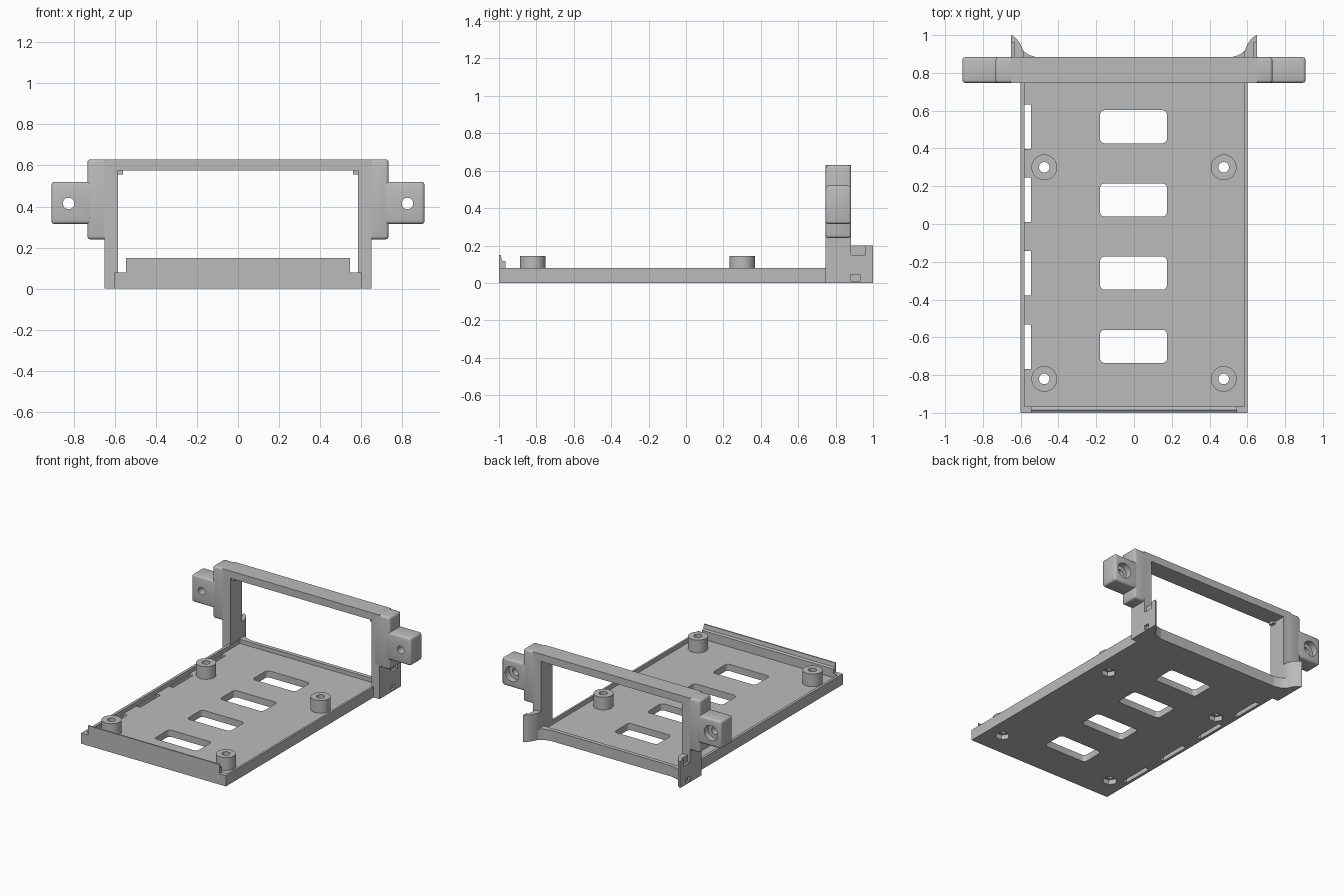
import bpy, bmesh, math
from mathutils import Vector

cube = bpy.data.objects.get("Cube")
if cube:
    bpy.data.objects.remove(cube)

grey = bpy.data.materials.new("plain grey")
grey.use_nodes = True
grey.diffuse_color = (0.5, 0.5, 0.5, 1)
grey.node_tree.nodes["Principled BSDF"].inputs["Base Color"].default_value = (0.5, 0.5, 0.5, 1)


def prism(name, pts, lo, hi, axis="z"):
    """Extrude a closed outline along an axis."""
    place = {"z": lambda a, b, c: (a, b, c),
             "y": lambda a, b, c: (a, c, b),
             "x": lambda a, b, c: (c, a, b)}[axis]
    bm = bmesh.new()
    face = bm.faces.new([bm.verts.new(place(a, b, lo)) for a, b in pts])
    out = bmesh.ops.extrude_face_region(bm, geom=[face])
    moved = [v for v in out["geom"] if isinstance(v, bmesh.types.BMVert)]
    bmesh.ops.translate(bm, verts=moved, vec=Vector(place(0, 0, hi - lo)))
    bmesh.ops.recalc_face_normals(bm, faces=bm.faces)
    mesh = bpy.data.meshes.new(name)
    bm.to_mesh(mesh)
    bm.free()
    mesh.materials.append(grey)
    obj = bpy.data.objects.new(name, mesh)
    bpy.context.collection.objects.link(obj)
    return obj


def rect(x0, x1, y0, y1, r=0):
    if not r:
        return [(x0, y0), (x1, y0), (x1, y1), (x0, y1)]
    pts = []
    for i, (cx, cy) in enumerate(rect(x0 + r, x1 - r, y0 + r, y1 - r)):
        for k in range(5):
            a = math.pi + (i + k / 4) * math.pi / 2
            pts.append((cx + r * math.cos(a), cy + r * math.sin(a)))
    return pts


def ring(x, y, r, n=32):
    return [(x + r * math.cos(math.tau * k / n), y + r * math.sin(math.tau * k / n)) for k in range(n)]


def box(name, x0, x1, y0, y1, z0, z1):
    return prism(name, rect(x0, x1, y0, y1), z0, z1)


def bake(obj):
    deps = bpy.context.evaluated_depsgraph_get()
    mesh = bpy.data.meshes.new_from_object(obj.evaluated_get(deps))
    obj.modifiers.clear()
    obj.data = mesh


def cut(obj, cutters):
    for c in cutters:
        m = obj.modifiers.new("cut", "BOOLEAN")
        m.operation, m.solver, m.object = "DIFFERENCE", "EXACT", c
    bake(obj)
    for c in cutters:
        bpy.data.objects.remove(c)


def soften(obj, width=0.015):
    m = obj.modifiers.new("round", "BEVEL")
    m.width, m.segments = width, 3
    bake(obj)


def smooth(obj):
    bpy.ops.object.select_all(action="DESELECT")
    obj.select_set(True)
    bpy.context.view_layer.objects.active = obj
    bpy.ops.object.shade_smooth_by_angle(angle=math.radians(35))


FLOOR, RIM = 0.05, 0.08
posts = [(x, y) for x in (-0.475, 0.475) for y in (-0.82, 0.3)]

# Tray with sunken floor, windows, side slots and screw holes
tray = box("tray", -0.6, 0.6, -1, 0.88, 0, RIM)
cutters = [box("c", -0.58, 0.585, -0.965, 0.85, FLOOR, 0.2)]
for y in (-0.648, -0.26, 0.127, 0.515):
    cutters.append(prism("c", rect(-0.18, 0.175, y - 0.088, y + 0.088, 0.025), -0.1, 0.2))
for y in (-0.65, -0.26, 0.128, 0.515):
    cutters.append(box("c", -0.579, -0.545, y - 0.118, y + 0.118, -0.1, 0.2))
for x, y in posts:
    cutters.append(prism("c", ring(x, y, 0.052, 6), -0.1, 0.035))
    cutters.append(prism("c", ring(x, y, 0.028), -0.1, 0.2))
cut(tray, cutters)
smooth(tray)

# Standoff posts
for i, (x, y) in enumerate(posts):
    post = prism(f"standoff_{i + 1}", ring(x, y, 0.068), FLOOR - 0.005, 0.145)
    cut(post, [prism("c", ring(x, y, 0.028), -0.1, 0.3)])
    smooth(post)

# Front lip with a stepped inner edge
prism("front_lip", [(-1, 0.07), (-0.965, 0.07), (-0.965, 0.115), (-0.985, 0.12), (-0.99, 0.15), (-1, 0.15)],
      -0.545, 0.545, "x")

# Upright frame, open at the bottom
prism("upright_frame", [(-0.65, 0), (-0.585, 0), (-0.585, 0.575), (0.585, 0.575), (0.585, 0),
                        (0.65, 0), (0.65, 0.63), (-0.65, 0.63)], 0.747, 0.883, "y")

for side, s in (("left", 1), ("right", -1)):
    def mirror(pts):
        return [(s * a, b) for a, b in pts]

    # Shoulder beside the frame
    shoulder = prism(side + "_shoulder", mirror(rect(0.6, 0.733, 0.24, 0.63)), 0.747, 0.883, "y")
    soften(shoulder)
    smooth(shoulder)

    # Mounting ear with a through hole and a recess on the back
    ear = prism(side + "_ear", mirror(rect(0.69, 0.908, 0.315, 0.52)), 0.747, 0.883, "y")
    soften(ear)
    cut(ear, [prism("c", ring(s * 0.825, 0.415, 0.028), 0.6, 1, "y"),
              prism("c", ring(s * 0.825, 0.415, 0.056), 0.835, 1, "y")])
    smooth(ear)

    # Flared rear wing with two outer snap pockets
    wing = prism(side + "_wing", mirror([(0.65, 0.87), (0.65, 1), (0.63, 0.988), (0.61, 0.967), (0.596, 0.94),
                                        (0.585, 0.915), (0.585, 0.87)]), 0, 0.2)
    cut(wing, [prism("c", mirror(rect(0.632, 0.7, 0.883, 0.96)), 0.15, 0.3),
               prism("c", mirror(rect(0.632, 0.7, 0.883, 0.93)), 0.01, 0.045)])
    smooth(wing)

    # Low fillet joining wing to tray
    foot = prism(side + "_wing_fillet", mirror([(0.6, 0.87), (0.6, 0.94), (0.585, 0.917), (0.565, 0.9),
                                               (0.54, 0.889), (0.5, 0.88), (0.5, 0.87)]), 0, RIM)
    smooth(foot)

    # Small stop under the top bar
    prism(side + "_top_stop", mirror(rect(0.56, 0.59, 0.555, 0.58)), 0.76, 0.8, "y")
